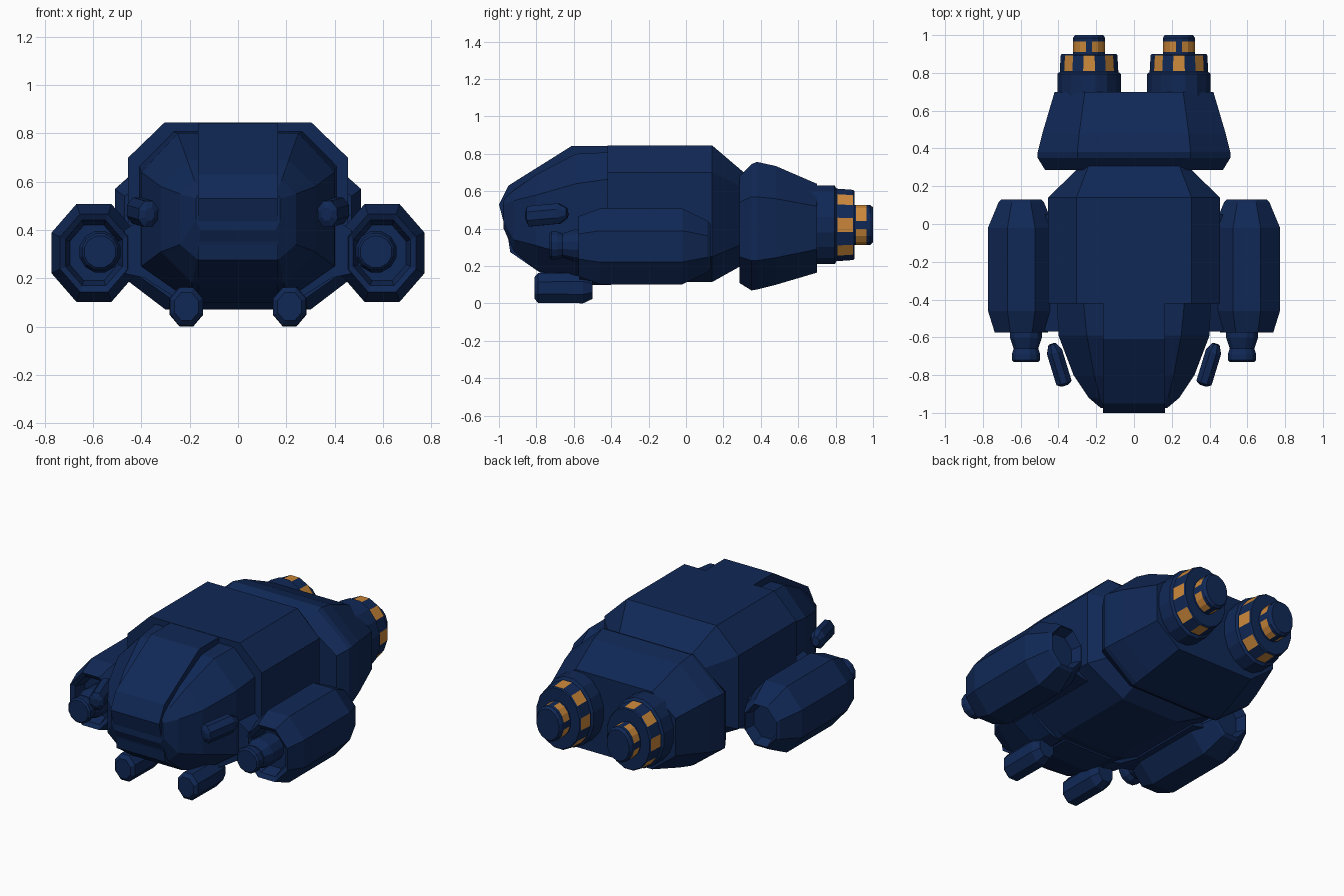
import bpy, bmesh, math
from mathutils import Matrix, Vector


def material(name, rgb):
    m = bpy.data.materials.new(name)
    m.diffuse_color = (*rgb, 1)
    return m


NAVY = material("navy paint", (0.0052, 0.021, 0.092))
ORANGE = material("orange glow", (0.60, 0.245, 0.042))


def finish(name, bm):
    bmesh.ops.recalc_face_normals(bm, faces=bm.faces)
    me = bpy.data.meshes.new(name)
    bm.to_mesh(me)
    bm.free()
    me.materials.append(NAVY)
    me.materials.append(ORANGE)
    ob = bpy.data.objects.new(name, me)
    bpy.context.collection.objects.link(ob)
    return ob


def loft(name, rings, orange=None):
    """Skin a row of equal-sized rings and cap both ends.
    orange(ring, segment) picks the painted faces."""
    bm = bmesh.new()
    vs = [[bm.verts.new(p) for p in r] for r in rings]
    n = len(rings[0])
    for k in range(len(vs) - 1):
        for i in range(n):
            j = (i + 1) % n
            f = bm.faces.new((vs[k][i], vs[k][j], vs[k + 1][j], vs[k + 1][i]))
            if orange and orange(k, i):
                f.material_index = 1
    bm.faces.new(vs[0])
    bm.faces.new(vs[-1])
    return finish(name, bm)


def section(y, wt, w, wb, z0, z1, z2, z3):
    """Chamfered eight-sided hull section."""
    return [(wb, y, z0), (w, y, z1), (w, y, z2), (wt, y, z3),
            (-wt, y, z3), (-w, y, z2), (-w, y, z1), (-wb, y, z0)]


def turned(name, cx, cz, prof, n, squash=1.0, orange=None):
    """Lathe (y, radius) pairs around a y axis; a flat faces straight up."""
    k = 1 / math.cos(math.pi / n)
    rings = []
    for y, r in prof:
        angs = [2 * math.pi * (i + 0.5) / n for i in range(n)]
        rings.append([(cx + r * k * math.sin(a), y, cz + r * k * squash * math.cos(a))
                      for a in angs])
    return loft(name, rings, orange)


# Main hull
loft("main_hull", [
    section(-0.42, 0.305, 0.455, 0.20, 0.115, 0.25, 0.70, 0.845),
    section(0.14, 0.305, 0.455, 0.20, 0.115, 0.25, 0.70, 0.845),
    section(0.31, 0.24, 0.28, 0.18, 0.21, 0.32, 0.62, 0.70)])

# Cabin cheeks
loft("cabin", [
    section(-0.38, 0.27, 0.41, 0.20, 0.11, 0.25, 0.67, 0.81),
    section(-0.59, 0.25, 0.40, 0.20, 0.11, 0.25, 0.64, 0.80),
    section(-0.80, 0.21, 0.32, 0.19, 0.18, 0.31, 0.58, 0.69),
    section(-0.92, 0.18, 0.24, 0.17, 0.28, 0.34, 0.55, 0.605),
    section(-0.975, 0.155, 0.175, 0.155, 0.40, 0.44, 0.53, 0.56)])

# Raised centre strip: canopy, nose and chin
profile = [(-0.40, 0.843), (-0.61, 0.843), (-0.95, 0.63), (-1.0, 0.53),
           (-0.95, 0.34), (-0.94, 0.275), (-0.78, 0.165), (-0.58, 0.10), (-0.40, 0.10)]
loft("canopy_strip", [[(x, y, z) for y, z in profile] for x in (-0.165, 0.165)])

# Rear engine block
loft("engine_block", [
    section(0.285, 0.27, 0.47, 0.27, 0.11, 0.25, 0.54, 0.68),
    section(0.35, 0.30, 0.51, 0.30, 0.07, 0.23, 0.57, 0.745),
    section(0.38, 0.30, 0.51, 0.30, 0.075, 0.23, 0.57, 0.757),
    section(0.48, 0.29, 0.485, 0.29, 0.10, 0.245, 0.56, 0.735),
    section(0.70, 0.26, 0.42, 0.26, 0.165, 0.29, 0.52, 0.64)])

for s, side in ((-1, "left"), (1, "right")):
    # Engine nozzle with glowing vents
    turned("nozzle_" + side, s * 0.238, 0.42,
           [(0.66, 0.168), (0.795, 0.168), (0.805, 0.155), (0.81, 0.155),
            (0.893, 0.15), (0.90, 0.145), (0.90, 0.085), (0.91, 0.085),
            (0.965, 0.085), (0.985, 0.085), (1.0, 0.075)], 16, 1.25,
           lambda k, i: (k == 3 and i % 2 == 1) or (k == 7 and i % 4 < 3))

    # Side pod, hollowed at both ends
    turned("side_pod_" + side, s * 0.597, 0.305,
           [(-0.49, 0.10), (-0.56, 0.118), (-0.575, 0.14), (-0.46, 0.176),
            (-0.02, 0.176), (0.115, 0.12), (0.13, 0.105), (0.07, 0.085)], 8, 1.15)

    # Pod cannon
    turned("pod_cannon_" + side, s * 0.572, 0.31,
           [(-0.47, 0.08), (-0.60, 0.085), (-0.66, 0.065), (-0.69, 0.075),
            (-0.72, 0.075), (-0.73, 0.065)], 12)

    # Strut joining pod to hull
    loft("pod_strut_" + side, [
        [(s * x, y, z) for x, z in ((0.38, 0.20), (0.47, 0.22), (0.47, 0.40), (0.38, 0.46))]
        for y in (-0.57, 0.05)])

    # Lower bracket running from chin to pod
    loft("lower_bracket_" + side, [
        [(s * x, y, z) for x, z in ((0.18, 0.10), (0.26, 0.12), (0.45, 0.24), (0.40, 0.27))]
        for y in (-0.57, -0.42)])

    # Belly gun under the chin
    turned("belly_gun_" + side, s * 0.214, 0.083,
           [(-0.81, 0.05), (-0.79, 0.068), (-0.55, 0.07), (-0.50, 0.05)], 8, 1.17)

    # Cheek lamp, a slim capsule following the cabin side
    lamp = turned("cheek_lamp_" + side, 0, 0,
                  [(-0.115, 0.02), (-0.10, 0.042), (0.07, 0.042), (0.115, 0.02)], 8, 1.3)
    lamp.data.transform(Matrix.Translation(Vector((s * 0.40, -0.745, 0.475)))
                        @ Matrix.Rotation(-s * math.radians(17), 4, 'Z')
                        @ Matrix.Rotation(math.radians(5), 4, 'X'))
